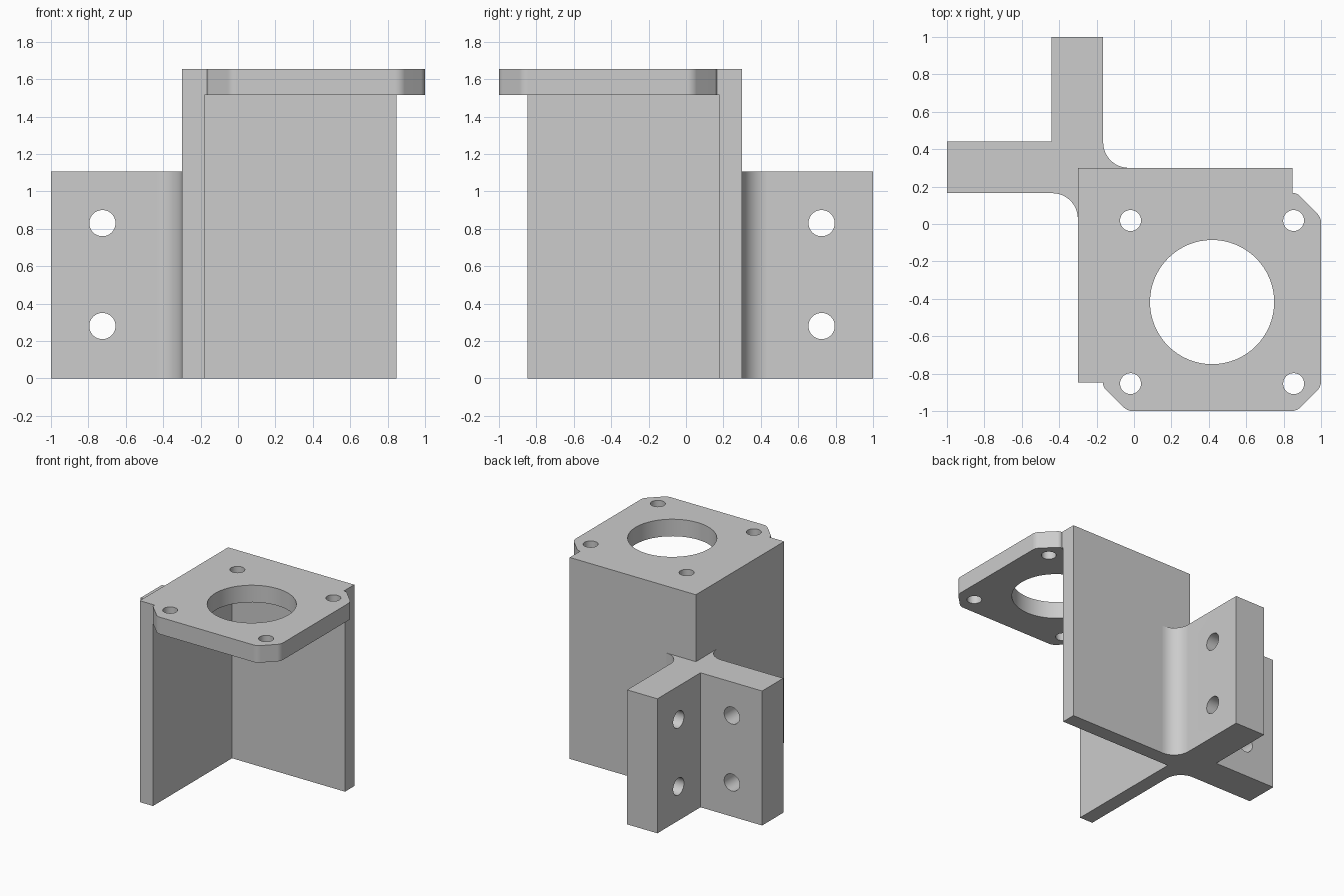
import bpy
import bmesh
import math
from mathutils import Vector, Matrix

default = bpy.data.objects.get("Cube")
if default:
    bpy.data.objects.remove(default, do_unlink=True)

GREY = (0.604, 0.604, 0.604, 1)
grey = bpy.data.materials.new("plain grey")
grey.use_nodes = True
grey.diffuse_color = GREY
grey.node_tree.nodes["Principled BSDF"].inputs["Base Color"].default_value = GREY


def add_object(name, bm):
    bmesh.ops.recalc_face_normals(bm, faces=bm.faces)
    mesh = bpy.data.meshes.new(name)
    bm.to_mesh(mesh)
    bm.free()
    mesh.materials.append(grey)
    obj = bpy.data.objects.new(name, mesh)
    bpy.context.collection.objects.link(obj)
    return obj


def outline(corners, steps=10):
    """Turn (x, y, radius) corners into a profile with rounded corners."""
    points = []
    for i, (x, y, r) in enumerate(corners):
        p = Vector((x, y))
        arc = [p]
        if r:
            a = (Vector(corners[i - 1][:2]) - p).normalized()
            b = (Vector(corners[(i + 1) % len(corners)][:2]) - p).normalized()
            half = a.angle(b) / 2
            t = r / math.tan(half)
            c = p + (a + b).normalized() * (r / math.sin(half))
            start, end = p + a * t - c, p + b * t - c
            turn = math.pi - 2 * half
            arc = [c + (start * math.sin(turn * (1 - k / steps))
                        + end * math.sin(turn * k / steps)) / math.sin(turn)
                   for k in range(steps + 1)]
        points += [q for q in arc if not points or (q - points[-1]).length > 1e-4]
    return points


def prism(name, corners, z0, z1):
    bm = bmesh.new()
    face = bm.faces.new([bm.verts.new((p.x, p.y, z0)) for p in outline(corners)])
    top = bmesh.ops.extrude_face_region(bm, geom=[face], use_keep_orig=True)["geom"]
    bmesh.ops.translate(bm, vec=(0, 0, z1 - z0),
                        verts=[v for v in top if isinstance(v, bmesh.types.BMVert)])
    return add_object(name, bm)


def drill(obj, centre, radius, depth, rotation=Matrix()):
    """Cut one round hole and discard the cutter."""
    bm = bmesh.new()
    bmesh.ops.create_cone(bm, cap_ends=True, segments=64, radius1=radius, radius2=radius,
                          depth=depth, matrix=Matrix.Translation(centre) @ rotation)
    cutter = add_object("hole_cutter", bm)
    cutter.hide_render = True
    mod = obj.modifiers.new("hole", "BOOLEAN")
    mod.operation = "DIFFERENCE"
    mod.solver = "EXACT"
    mod.object = cutter
    bpy.context.view_layer.objects.active = obj
    bpy.ops.object.modifier_apply(modifier=mod.name)
    bpy.data.objects.remove(cutter, do_unlink=True)


OUT, IN, END = 0.30, 0.18, 0.847      # wall outer face, inner face, free end
HEIGHT, PLATE_Z, MOUNT_Z = 1.655, 1.515, 1.105
NEAR, FAR, FILLET = 0.165, 0.44, 0.137

# Two tall walls meeting at a right angle
walls = prism("corner_walls", [
    (-OUT, OUT, 0), (-OUT, -END, 0), (-IN, -END, 0),
    (-IN, IN, 0), (END, IN, 0), (END, OUT, 0)], 0, HEIGHT)

# Top plate with chamfered, softly rounded corners
R = 0.07
half_edge = [(END, IN, 0), (END, NEAR, 0), (0.87, NEAR, 0.04), (1, 0.035, R), (1, -0.87, R)]
mirrored = [(-y, -x, r) for x, y, r in reversed(half_edge)]
plate = prism("top_plate", [(-IN, IN, 0)] + half_edge + mirrored, PLATE_Z, HEIGHT)
mid_z = (HEIGHT + PLATE_Z) / 2
hub, spread = 0.4175, 0.436
drill(plate, (hub, -hub, mid_z), 0.332, 1)
for sx in (-1, 1):
    for sy in (-1, 1):
        drill(plate, (hub + sx * spread, -hub + sy * spread, mid_z), 0.056, 1)

# Rear mounting flanges with fillets running into the walls
half_mount = [(-FAR, FAR, 0), (-1, FAR, 0), (-1, NEAR, 0),
              (-OUT, NEAR, FILLET), (-OUT, NEAR - FILLET, 0), (-OUT, OUT, 0)]
mirrored = [(-y, -x, r) for x, y, r in reversed(half_mount[1:-1])]
mount = prism("mounting_flanges", half_mount + mirrored, 0, MOUNT_Z)
centre, offset = (NEAR + FAR) / 2, 0.725
for z in (0.28, 0.83):
    drill(mount, (-offset, centre, z), 0.07, 0.5, Matrix.Rotation(math.pi / 2, 4, "X"))
    drill(mount, (-centre, offset, z), 0.07, 0.5, Matrix.Rotation(math.pi / 2, 4, "Y"))

# Smooth the curved faces and keep the flat ones flat
for obj in (walls, plate, mount):
    bpy.ops.object.select_all(action="DESELECT")
    obj.select_set(True)
    bpy.context.view_layer.objects.active = obj
    bpy.ops.object.shade_smooth_by_angle(angle=math.radians(30))
    weighted = obj.modifiers.new("flat_normals", "WEIGHTED_NORMAL")
    weighted.keep_sharp = True
